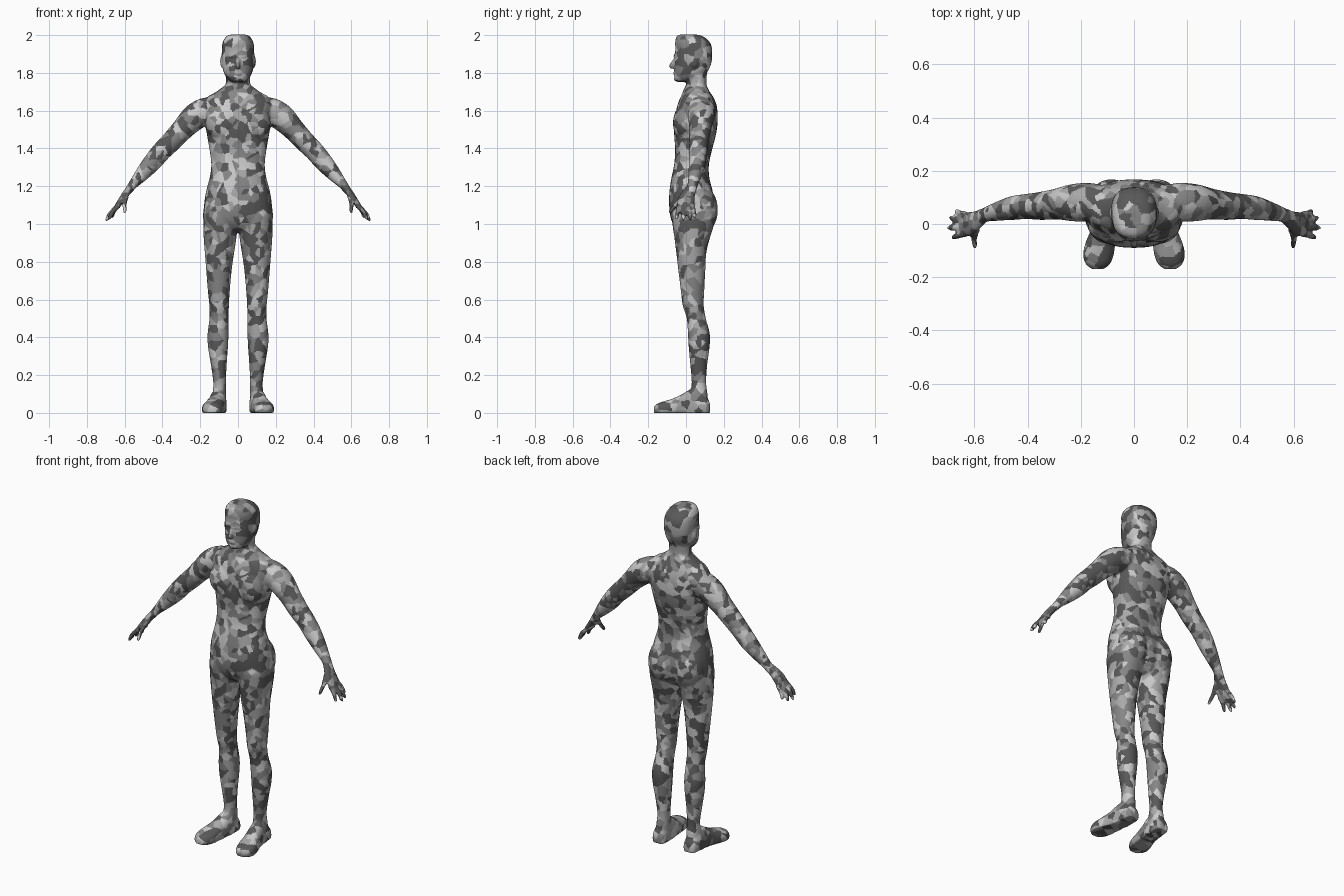
import bpy, bmesh, math, random
from mathutils import Vector, Matrix
from mathutils.kdtree import KDTree

N = 28
bm = bmesh.new()
random.seed(4)


def smooth_rows(rows, steps=4):
    """Catmull-Rom interpolation of section rows."""
    out = []
    for i in range(len(rows) - 1):
        p0, p1 = rows[max(i - 1, 0)], rows[i]
        p2, p3 = rows[i + 1], rows[min(i + 2, len(rows) - 1)]
        for s in range(steps):
            t = s / steps
            out.append([0.5 * (2 * b + (c - a) * t + (2 * a - 5 * b + 4 * c - d) * t * t
                               + (3 * b - a - 3 * c + d) * t ** 3)
                        for a, b, c, d in zip(p0, p1, p2, p3)])
    return out + [list(rows[-1])]


def unit_ring(power=2.3):
    def f(v):
        return math.copysign(abs(v) ** (2 / power), v)
    return [(f(math.cos(2 * math.pi * i / N)), f(math.sin(2 * math.pi * i / N))) for i in range(N)]


def loft(rings):
    vs = [[bm.verts.new(p) for p in r] for r in rings]
    for a, b in zip(vs, vs[1:]):
        for i in range(N):
            j = (i + 1) % N
            bm.faces.new((a[i], a[j], b[j], b[i]))
    bm.faces.new(vs[0])
    bm.faces.new(vs[-1])


def stack(rows, s=1, power=2.3):
    """Horizontal sections: z, inner x, outer x, front y, back y."""
    loft([[(s * ((x0 + x1) / 2 + c * (x1 - x0) / 2), (f + b) / 2 + k * (b - f) / 2, z)
           for c, k in unit_ring(power)] for z, x0, x1, f, b in smooth_rows(rows)])


def centred(rows, power=2.3):
    stack([(z, -w, w, f, b) for z, w, f, b in rows], 1, power)


def tube(path, s=1, side=(0, 1, 0)):
    """Sections across a path: x, y, z, radius along side, other radius."""
    rows = smooth_rows(path)
    pts = [Vector((s * r[0], r[1], r[2])) for r in rows]
    rings = []
    for i, r in enumerate(rows):
        t = (pts[min(i + 1, len(pts) - 1)] - pts[max(i - 1, 0)]).normalized()
        u = Vector(side)
        u = (u - t * u.dot(t)).normalized()
        v = t.cross(u)
        rings.append([pts[i] + u * c * r[3] + v * k * r[4] for c, k in unit_ring(2)])
    loft(rings)


def blob(centre, size, rot_x=0):
    m = Matrix.Translation(centre) @ Matrix.Rotation(rot_x, 4, 'X') @ Matrix.Diagonal((*size, 1))
    bmesh.ops.create_uvsphere(bm, u_segments=24, v_segments=16, radius=1, matrix=m)


# head, hair and neck
centred([(1.995, .035, -.025, .06), (1.985, .062, -.042, .09), (1.96, .078, -.052, .12),
         (1.91, .086, -.058, .138), (1.86, .085, -.061, .136), (1.82, .08, -.061, .122),
         (1.79, .07, -.061, .10), (1.765, .052, -.056, .07), (1.752, .032, -.045, .04)])
centred([(2.003, .04, -.034, .055), (1.993, .063, -.05, .092), (1.965, .08, -.057, .124),
         (1.94, .085, -.057, .136), (1.91, .086, -.04, .139), (1.87, .083, -.01, .136)], 2.4)
centred([(1.86, .06, .0, .12), (1.80, .063, .0, .112), (1.745, .065, .002, .108),
         (1.70, .078, -.018, .12), (1.65, .09, -.03, .13)], 2)
# nose, brow, lips and chin
tube([(0, -.055, 1.885, .006, .006), (0, -.066, 1.86, .009, .009),
      (0, -.078, 1.836, .013, .013), (0, -.068, 1.824, .012, .008)], 1, (1, 0, 0))
blob((0, -.052, 1.89), (.05, .014, .012))
blob((0, -.058, 1.798), (.024, .011, .01))
blob((0, -.052, 1.768), (.022, .014, .013))

# torso from collar to crotch
centred([(1.735, .068, .0, .108), (1.70, .115, -.012, .125), (1.67, .165, -.03, .146),
         (1.62, .185, -.048, .164), (1.55, .178, -.06, .168), (1.48, .166, -.063, .16),
         (1.40, .152, -.058, .14), (1.32, .142, -.062, .122), (1.25, .149, -.076, .123),
         (1.17, .17, -.088, .142), (1.09, .181, -.089, .155), (1.02, .183, -.078, .148),
         (.975, .14, -.05, .12), (.955, .08, -.02, .09)], 2.3)

for s in (1, -1):
    # ear, chest and buttock
    blob((s * .086, .04, 1.86), (.009, .02, .033), .2)
    blob((s * .075, -.012, 1.535), (.098, .057, .095))
    blob((s * .085, .078, 1.075), (.09, .091, .13))
    # leg
    stack([(1.14, .06, .13, -.03, .09), (1.06, .02, .177, -.07, .14), (1.0, .006, .183, -.072, .148), (.93, .008, .182, -.062, .128),
           (.85, .02, .176, -.052, .108), (.75, .034, .168, -.04, .102), (.65, .043, .16, -.028, .097),
           (.57, .048, .152, -.018, .094), (.50, .049, .151, .004, .105), (.42, .05, .161, .01, .126),
           (.35, .053, .159, .014, .125), (.25, .06, .143, .023, .112), (.16, .064, .131, .03, .107),
           (.10, .062, .135, .022, .114), (.05, .064, .14, .02, .115)], s, 2.1)
    # foot: y, centre x, half width, height
    foot = [(.128, .102, .022, .04), (.118, .102, .036, .07), (.08, .103, .043, .105),
            (.03, .106, .045, .125), (-.02, .114, .048, .10), (-.07, .126, .056, .076),
            (-.115, .134, .058, .062), (-.15, .136, .046, .05), (-.17, .136, .022, .034)]
    loft([[(s * (x + c * w), y, max(0, h * .3 + k * h * .7)) for c, k in unit_ring(2.4)]
          for y, x, w, h in smooth_rows(foot)])
    # arm
    tube([(.06, .085, 1.63, .04, .03), (.12, .085, 1.62, .062, .053), (.17, .082, 1.60, .073, .07), (.23, .08, 1.565, .07, .071),
          (.29, .075, 1.505, .058, .06), (.35, .068, 1.44, .053, .055), (.405, .066, 1.385, .047, .052),
          (.455, .06, 1.325, .045, .049), (.51, .048, 1.262, .036, .038), (.555, .036, 1.21, .028, .025),
          (.585, .024, 1.17, .028, .02)], s)
    # palm
    tube([(.562, .034, 1.202, .024, .02), (.59, .015, 1.165, .036, .019), (.615, .002, 1.128, .046, .018),
          (.638, -.003, 1.096, .046, .014), (.645, -.004, 1.086, .04, .009)], s)
    # fingers and thumb
    for base, tip in (((.628, .034, 1.10), (.672, .048, 1.033)),
                      ((.637, .011, 1.095), (.694, .024, 1.02)),
                      ((.637, -.013, 1.095), (.701, -.014, 1.017)),
                      ((.632, -.036, 1.098), (.685, -.052, 1.025)),
                      ((.59, -.015, 1.145), (.6, -.09, 1.058))):
        a, b = Vector(base), Vector(tip)
        mid = a.lerp(b, .5) + Vector((.006, 0, .003))
        tube([(*a, .013, .013), (*mid, .0118, .0118), (*a.lerp(b, .85), .0105, .0105),
              (*b, .006, .006)], s)

bmesh.ops.recalc_face_normals(bm, faces=bm.faces)
mesh = bpy.data.meshes.new("body_parts")
bm.to_mesh(mesh)
bm.free()
body = bpy.data.objects.new("body", mesh)
bpy.context.collection.objects.link(body)

# fuse the parts into one smooth skin
remesh = body.modifiers.new("fuse", 'REMESH')
remesh.mode = 'VOXEL'
remesh.voxel_size = 0.006
remesh.use_smooth_shade = True
soft = body.modifiers.new("soften", 'SMOOTH')
soft.factor = 0.5
soft.iterations = 8
skin = bpy.data.meshes.new_from_object(body.evaluated_get(bpy.context.evaluated_depsgraph_get()))
body.modifiers.clear()
body.data = skin

# mottled grey patches
skin.materials.clear()
for name, g in (("dark_grey", .1), ("mid_grey", .24), ("grey", .4), ("light_grey", .75)):
    mat = bpy.data.materials.new(name)
    mat.diffuse_color = (g, g, g, 1)
    skin.materials.append(mat)
seeds = random.sample([p.center.copy() for p in skin.polygons], 1800)
tones = random.choices(range(4), weights=(32, 28, 22, 18), k=len(seeds))
tree = KDTree(len(seeds))
for i, c in enumerate(seeds):
    tree.insert(c, i)
tree.balance()
for p in skin.polygons:
    p.material_index = tones[tree.find(p.center)[1]]
    p.use_smooth = True
